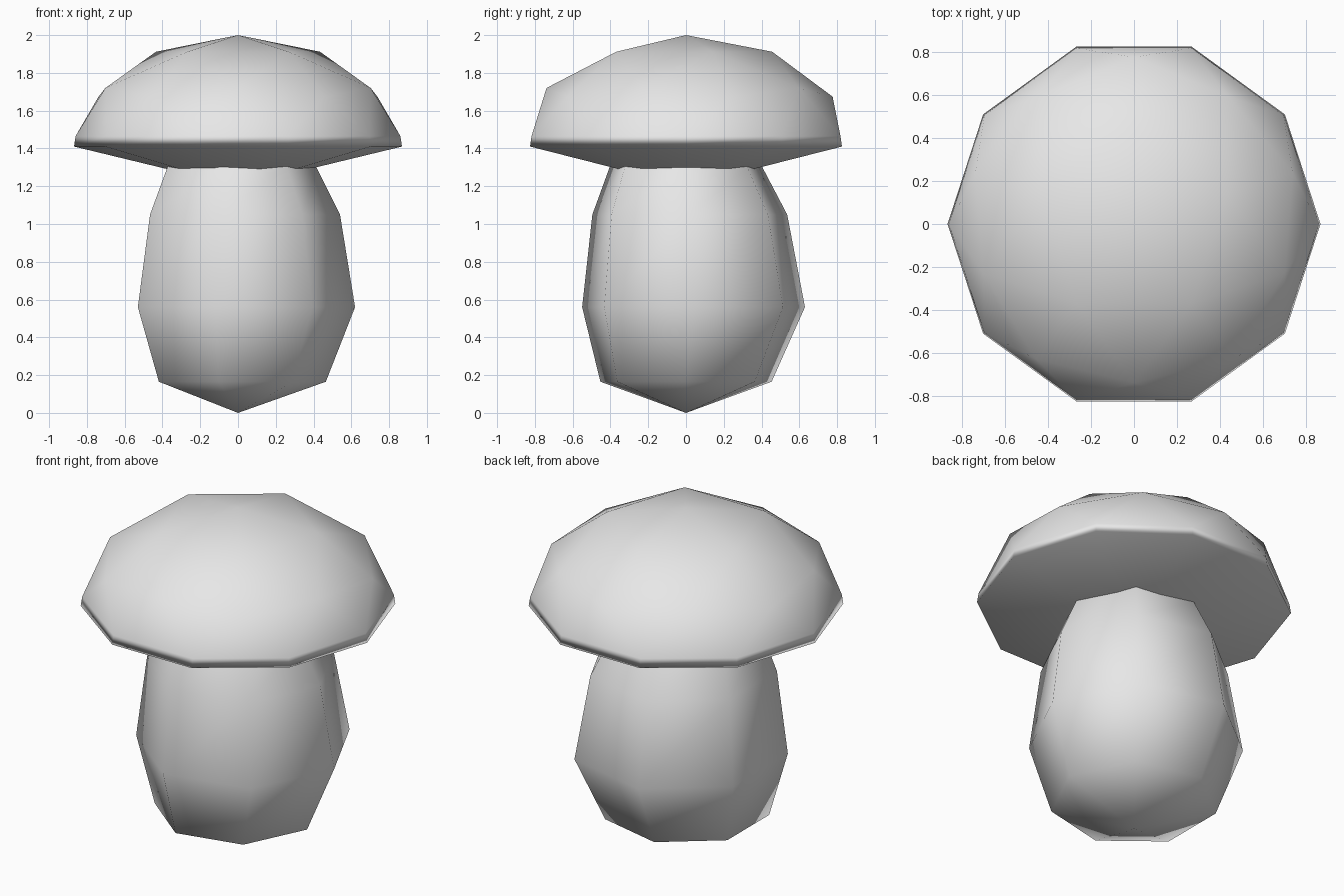
import bpy, bmesh, math
from mathutils import Matrix

cube = bpy.data.objects.get("Cube")
if cube:
    bpy.data.objects.remove(cube, do_unlink=True)

# One plain grey for the whole mushroom
grey = bpy.data.materials.new("plain_grey")
grey.use_nodes = True
grey.diffuse_color = (0.8, 0.8, 0.8, 1)
grey.node_tree.nodes["Principled BSDF"].inputs["Base Color"].default_value = (0.8, 0.8, 0.8, 1)


def finish(bm, name):
    """Turn the bmesh into a smooth shaded grey object."""
    bmesh.ops.recalc_face_normals(bm, faces=bm.faces[:])
    for face in bm.faces:
        face.smooth = True
    mesh = bpy.data.meshes.new(name)
    bm.to_mesh(mesh)
    bm.free()
    mesh.materials.append(grey)
    obj = bpy.data.objects.new(name, mesh)
    bpy.context.collection.objects.link(obj)
    return obj


# Cap: upper half of a low icosphere, a thin rim band and a shallow conical underside
RIM_RADIUS, RIM_Z, BAND_Z, DOME_HEIGHT = 0.868, 1.41, 1.465, 0.59
bm = bmesh.new()
bmesh.ops.create_icosphere(bm, subdivisions=2, radius=1,
                           matrix=Matrix.Rotation(math.pi / 2, 4, "Z"))
bmesh.ops.delete(bm, geom=[v for v in bm.verts if v.co.z < -0.1], context="VERTS")
for v in bm.verts:
    on_equator = abs(v.co.z) < 0.01
    radius = 0.86 if on_equator else RIM_RADIUS
    z = BAND_Z if on_equator else RIM_Z + DOME_HEIGHT * v.co.z
    v.co = (v.co.x * radius, v.co.y * radius, z)


def extrude_boundary():
    edges = [e for e in bm.edges if e.is_boundary]
    made = bmesh.ops.extrude_edge_only(bm, edges=edges)["geom"]
    return [g for g in made if isinstance(g, bmesh.types.BMVert)]


for v in extrude_boundary():
    grow = RIM_RADIUS / 0.86
    v.co = (v.co.x * grow, v.co.y * grow, RIM_Z)
bmesh.ops.pointmerge(bm, verts=extrude_boundary(), merge_co=(0, 0, 1.2))
cap = finish(bm, "cap")
cap.modifiers.new("even_shading", "WEIGHTED_NORMAL")

# Stem: seven sided rings between two points, leaning slightly at the belly
SIDES = 7
rings = [  # z, radius, centre x, centre y
    (0.165, 0.465, 0, 0),
    (0.56, 0.605, 0.015, 0.04),
    (1.05, 0.529, 0.011, 0.02),
    (1.3, 0.415, 0, 0),
    (1.48, 0.32, 0, 0),
]
bm = bmesh.new()
loops = []
for z, radius, cx, cy in rings:
    angles = [math.tau * i / SIDES for i in range(SIDES)]
    loops.append([bm.verts.new((cx + radius * math.cos(a), cy + radius * math.sin(a), z))
                  for a in angles])
bottom = bm.verts.new((0, 0, 0))
top = bm.verts.new((0, 0, 1.55))
for i in range(SIDES):
    j = (i + 1) % SIDES
    bm.faces.new((bottom, loops[0][j], loops[0][i]))
    bm.faces.new((top, loops[-1][i], loops[-1][j]))
    for low, high in zip(loops, loops[1:]):
        bm.faces.new((low[i], low[j], high[j], high[i]))
finish(bm, "stem")
